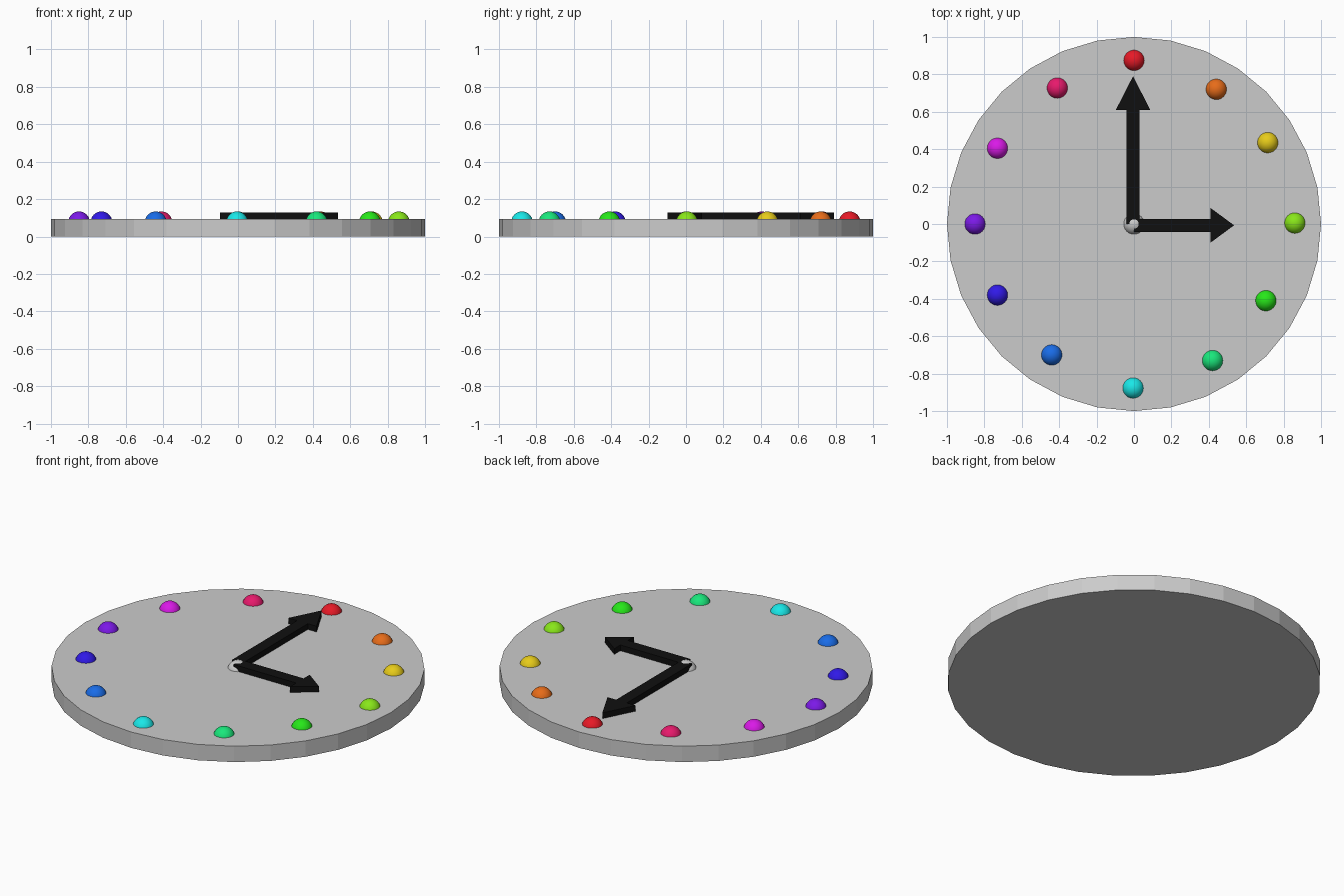
import bpy, bmesh
from math import pi
from mathutils import Matrix

if "Cube" in bpy.data.objects:
    bpy.data.objects.remove(bpy.data.objects["Cube"])

TOP = 0.094  # height of the dial's upper face


def material(name, rgb):
    mat = bpy.data.materials.new(name)
    mat.diffuse_color = (*rgb, 1)
    mat.use_nodes = True
    mat.node_tree.nodes["Principled BSDF"].inputs["Base Color"].default_value = mat.diffuse_color
    return mat


def dome(name, x, y, mat=None):
    # Ball sunk a little over halfway into the dial
    bpy.ops.mesh.primitive_uv_sphere_add(segments=32, ring_count=16, radius=0.058,
                                         location=(x, y, 0.076))
    ob = bpy.context.object
    ob.name = name
    bpy.ops.object.shade_smooth()
    if mat:
        ob.data.materials.append(mat)


def hand(name, shaft, tip, offset, angle, mat):
    # Flat arrow along +y, extruded upward and turned about the centre
    w, h = 0.035, 0.092
    outline = [(-w, 0), (w, 0), (w, shaft), (h, shaft), (0, tip), (-h, shaft), (-w, shaft)]
    bm = bmesh.new()
    face = bm.faces.new([bm.verts.new((x + offset, y, TOP - 0.01)) for x, y in outline])
    new = bmesh.ops.extrude_face_region(bm, geom=[face])["geom"]
    bmesh.ops.translate(bm, vec=(0, 0, 0.044),
                        verts=[v for v in new if isinstance(v, bmesh.types.BMVert)])
    bmesh.ops.rotate(bm, matrix=Matrix.Rotation(angle, 3, 'Z'), verts=bm.verts)
    bmesh.ops.recalc_face_normals(bm, faces=bm.faces)
    mesh = bpy.data.meshes.new(name)
    bm.to_mesh(mesh)
    bm.free()
    mesh.materials.append(mat)
    bpy.context.collection.objects.link(bpy.data.objects.new(name, mesh))


# Dial
bpy.ops.mesh.primitive_cylinder_add(vertices=32, radius=1, depth=TOP, location=(0, 0, TOP / 2))
bpy.context.object.name = "dial"

# Centre pin and hands
dome("centre_pin", 0, 0)
black = material("black", (0.005, 0.005, 0.005))
hand("minute_hand", 0.61, 0.79, -0.005, 0, black)
hand("hour_hand", 0.41, 0.535, 0.007, -pi / 2, black)

# Hour markers, clockwise from twelve
markers = [
    (0.0, 0.875, (0.8, 0.01, 0.02)), (0.44, 0.72, (0.8, 0.15, 0.01)),
    (0.715, 0.435, (0.8, 0.6, 0.01)), (0.86, 0.005, (0.25, 0.8, 0.01)),
    (0.705, -0.41, (0.02, 0.8, 0.01)), (0.42, -0.73, (0.01, 0.8, 0.2)),
    (-0.005, -0.877, (0.01, 0.8, 0.8)), (-0.44, -0.70, (0.01, 0.15, 0.8)),
    (-0.73, -0.38, (0.03, 0.01, 0.8)), (-0.85, 0.0, (0.2, 0.01, 0.8)),
    (-0.73, 0.405, (0.7, 0.01, 0.8)), (-0.41, 0.727, (0.8, 0.01, 0.15)),
]
for i, (x, y, rgb) in enumerate(markers):
    hour = i or 12
    dome(f"hour_marker_{hour}", x, y, material(f"marker_colour_{hour}", rgb))
